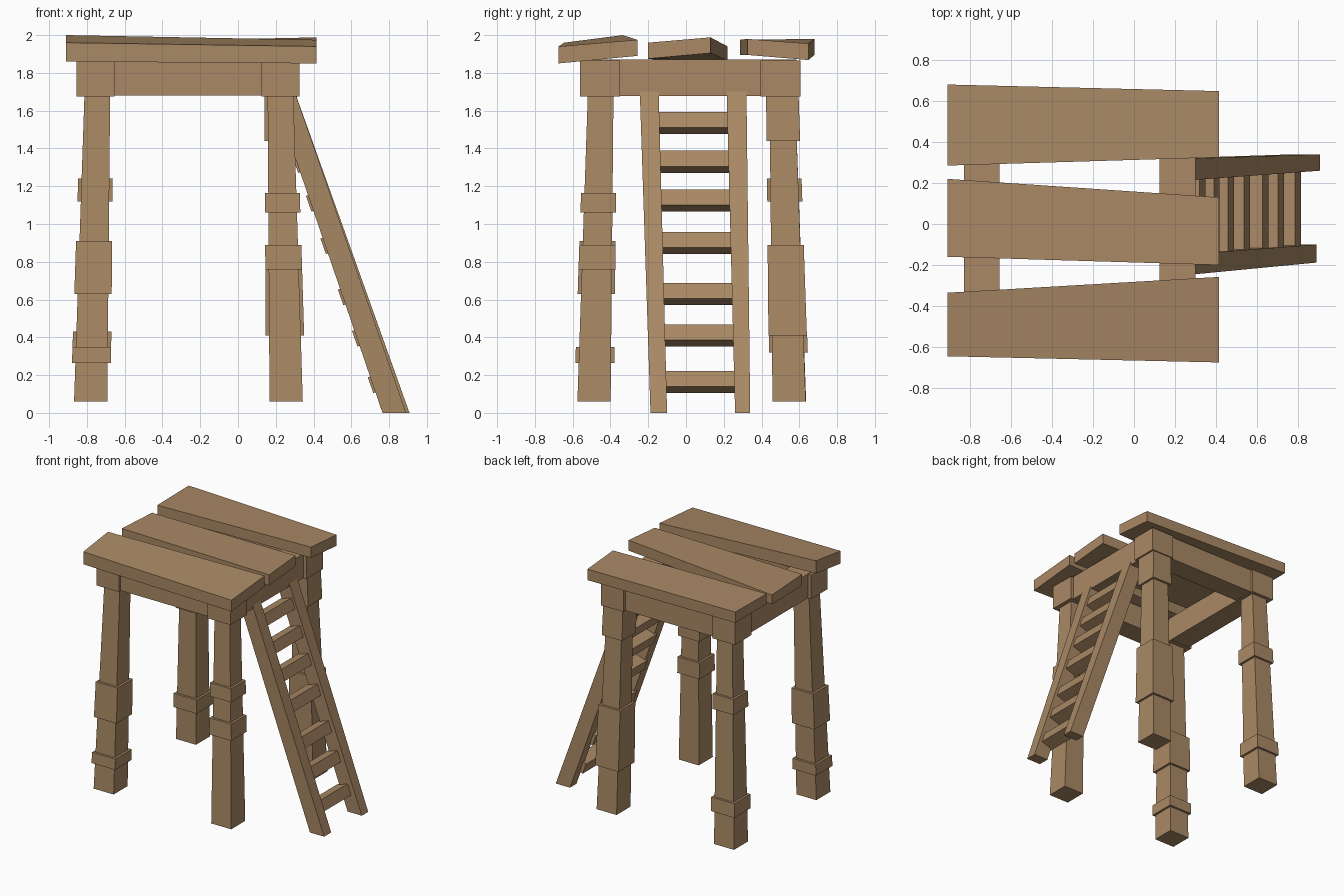
import bpy
from mathutils import Vector

if "Cube" in bpy.data.objects:
    bpy.data.objects.remove(bpy.data.objects["Cube"])

wood = bpy.data.materials.new("wood")
wood.diffuse_color = (0.40, 0.25, 0.13, 1)
wood.use_nodes = True
wood.node_tree.nodes["Principled BSDF"].inputs["Base Color"].default_value = wood.diffuse_color


def hexa(name, low, high):
    """Six-sided block from a lower and an upper ring of four corners (counter-clockwise)."""
    faces = [(3, 2, 1, 0), (4, 5, 6, 7)]
    faces += [(i, (i + 1) % 4, (i + 1) % 4 + 4, i + 4) for i in range(4)]
    me = bpy.data.meshes.new(name)
    me.from_pydata([tuple(v) for v in low + high], [], faces)
    me.materials.append(wood)
    ob = bpy.data.objects.new(name, me)
    bpy.context.collection.objects.link(ob)
    return ob


def ring(x0, x1, y0, y1, z):
    return [(x0, y0, z), (x1, y0, z), (x1, y1, z), (x0, y1, z)]


def box(name, x0, x1, y0, y1, z0, z1):
    return hexa(name, ring(x0, x1, y0, y1, z0), ring(x0, x1, y0, y1, z1))


# Tapered, leaning legs with collars
Z0, Z1 = 0.06, 1.68


def leg_piece(name, bottom, top, z0, z1, extra=0.0):
    rings = []
    for z in (z0, z1):
        t = (z - Z0) / (Z1 - Z0)
        cx = bottom[0] + (top[0] - bottom[0]) * t
        cy = bottom[1] + (top[1] - bottom[1]) * t
        h = 0.088 - 0.02 * t + extra
        rings.append(ring(cx - h, cx + h, cy - h, cy + h, z))
    hexa(name, *rings)


legs = {
    "front_left": ((-0.78, -0.487), (-0.745, -0.452), [(0.265, 0.35), (0.63, 0.91)]),
    "front_right": ((0.255, -0.487), (0.225, -0.452), [(0.76, 0.89), (1.06, 1.165)]),
    "back_left": ((-0.78, 0.548), (-0.745, 0.51), [(0.32, 0.43), (1.12, 1.24)]),
    "back_right": ((0.255, 0.546), (0.225, 0.51), [(0.41, 0.89), (1.44, 1.68)]),
}
for name, (b, t, bands) in legs.items():
    leg_piece(name + "_leg", b, t, Z0, Z1)
    for i, (z0, z1) in enumerate(bands):
        leg_piece(f"{name}_collar_{i + 1}", b, t, z0, z1, 0.018)

# Frame under the deck: corner blocks and four beams
for xn, x0, x1 in (("left", -0.855, -0.655), ("right", 0.125, 0.325)):
    for yn, y0, y1 in (("front", -0.56, -0.35), ("back", 0.395, 0.605)):
        box(f"{yn}_{xn}_corner_block", x0, x1, y0, y1, 1.675, 1.865)
box("left_beam", -0.83, -0.655, -0.54, 0.585, 1.677, 1.87)
box("right_beam", 0.125, 0.30, -0.54, 0.585, 1.677, 1.87)
box("front_beam", -0.83, 0.30, -0.54, -0.37, 1.679, 1.868)
box("back_beam", -0.83, 0.30, 0.415, 0.585, 1.679, 1.868)


# Crooked deck planks; each end is (y0, bottom, top, y1, bottom, top)
def plank(name, left, right):
    xl, xr = -0.91, 0.415
    low = [(xl, left[0], left[1]), (xr, right[0], right[1]),
           (xr, right[3], right[4]), (xl, left[3], left[4])]
    high = [(xl, left[0], left[2]), (xr, right[0], right[2]),
            (xr, right[3], right[5]), (xl, left[3], left[5])]
    hexa(name, low, high)


plank("front_plank", (-0.645, 1.86, 1.96, -0.335, 1.90, 2.0),
      (-0.675, 1.85, 1.94, -0.258, 1.89, 1.975))
plank("middle_plank", (-0.16, 1.87, 1.96, 0.22, 1.865, 1.94),
      (-0.20, 1.875, 1.96, 0.13, 1.905, 1.988))
plank("back_plank", (0.285, 1.895, 1.975, 0.68, 1.895, 1.98),
      (0.325, 1.895, 1.98, 0.648, 1.868, 1.955))


# Ladder rails leaning against the right beam
def rail(name, xb, yb, yt):
    hexa(name, ring(xb - 0.125, xb, *yb, 0.0), ring(0.18, 0.297, *yt, 1.71))


rail("front_ladder_rail", 0.89, (-0.188, -0.10), (-0.245, -0.145))
rail("back_ladder_rail", 0.908, (0.26, 0.34), (0.215, 0.32))

# Ladder rungs, square to the slope of the rails
down = Vector((0.329, 0, -0.944))
inward = Vector((-0.944, 0, -0.329))
for i, z in enumerate((0.14, 0.385, 0.605, 0.875, 1.10, 1.305, 1.51)):
    t = z / 1.7
    y0, y1 = -0.12 - 0.05 * t, 0.28 - 0.04 * t
    edge = Vector((0.348 + (1.51 - z) * 0.341, 0, z))
    back = edge + inward * 0.105
    up = -down * 0.088
    a, b = Vector((0, y0, 0)), Vector((0, y1, 0))
    low = [back + a, edge + a, edge + b, back + b]
    hexa(f"ladder_rung_{i + 1}", low, [v + up for v in low])
